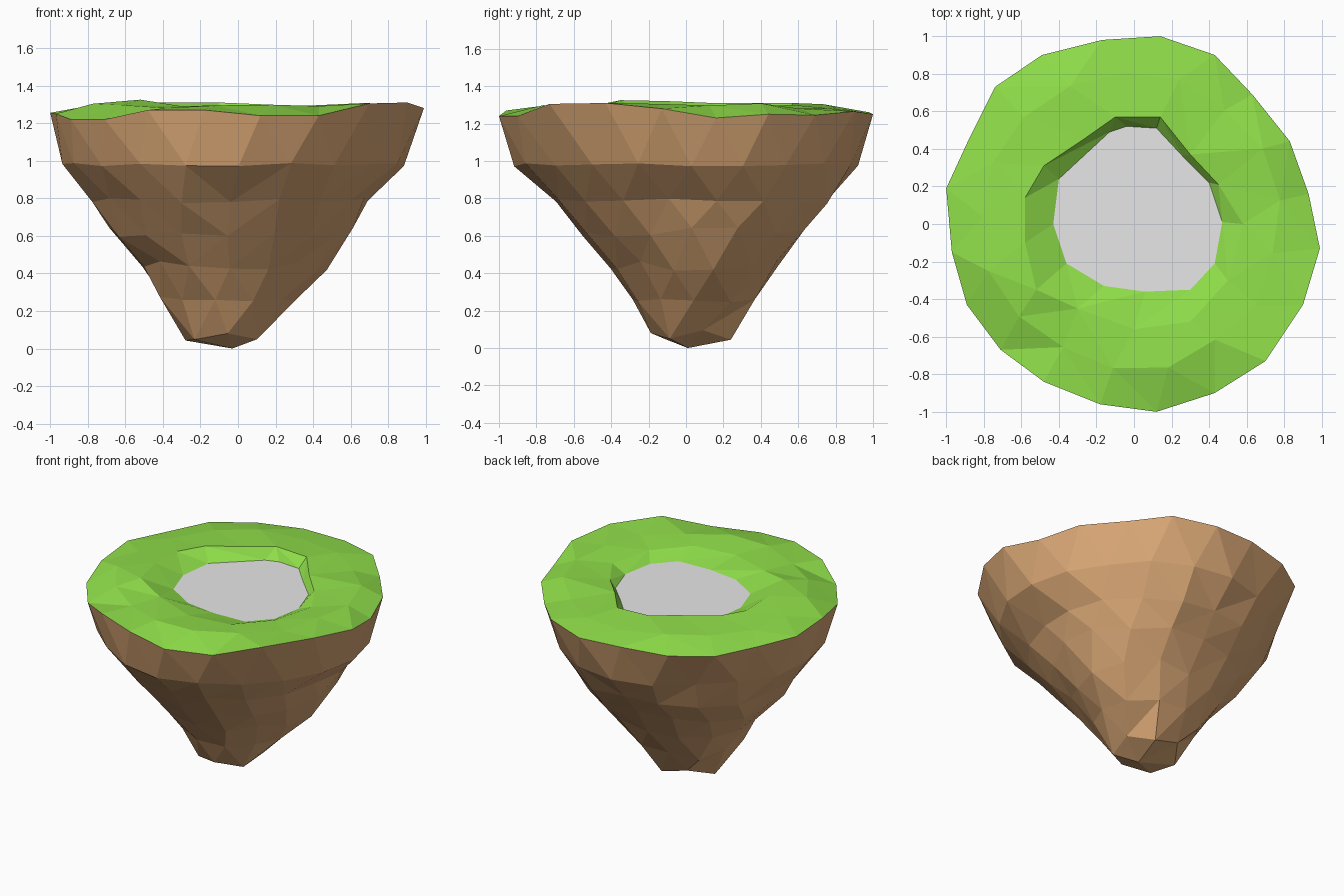
import bpy, bmesh, math, random
from mathutils import Vector

if "Cube" in bpy.data.objects:
    bpy.data.objects.remove(bpy.data.objects["Cube"])

random.seed(4)

def material(name, rgb):
    m = bpy.data.materials.new(name)
    m.diffuse_color = (*rgb, 1)
    m.use_nodes = True
    m.node_tree.nodes["Principled BSDF"].inputs["Base Color"].default_value = m.diffuse_color
    return m

BROWN = material("brown earth", (0.70, 0.39, 0.18))
GREEN = material("grass green", (0.28, 0.74, 0.068))
GREY = material("pale grey", (0.81, 0.81, 0.81))

def by_angle(loop):
    """Sort a loop around its own middle; returns (angle, point) pairs."""
    c = sum((Vector(p) for p in loop), Vector()) / len(loop)
    return sorted(((math.atan2(p[1] - c.y, p[0] - c.x), p) for p in loop), key=lambda t: t[0])

def ring(x0, x1, y0, y1, z, n, phase, jr=0.03, jz=0.025, diag=0, bulge=0):
    """Irregular elliptical ring; diag swells all diagonals, bulge the back right."""
    pts = []
    for i in range(n):
        a = (i + phase) * math.tau / n
        r = 1 + random.uniform(-jr, jr) + diag * math.sin(2 * a) ** 2
        r += bulge * max(0, math.cos(a - math.pi / 4)) ** 4
        pts.append(((x0 + x1) / 2 + (x1 - x0) / 2 * r * math.cos(a),
                    (y0 + y1) / 2 + (y1 - y0) / 2 * r * math.sin(a),
                    z + random.uniform(-jz, jz)))
    return pts

def build(name, loops, mat, tip=None, up=True):
    """Triangulated strip between loops of any vertex count, optional end tip."""
    bm = bmesh.new()
    rows = [[(a, bm.verts.new(p)) for a, p in by_angle(l)] for l in loops]
    for A, B in zip(rows, rows[1:]):
        i = j = 0
        at = lambda R, k: R[k % len(R)][0] + math.tau * (k // len(R))
        while i < len(A) or j < len(B):
            a, b = A[i % len(A)][1], B[j % len(B)][1]
            if j >= len(B) or (i < len(A) and at(A, i + 1) <= at(B, j + 1)):
                i += 1
                bm.faces.new((a, A[i % len(A)][1], b))
            else:
                j += 1
                bm.faces.new((a, B[j % len(B)][1], b))
    if tip:
        t = bm.verts.new(tip)
        last = [v for _, v in rows[-1]]
        for k in range(len(last)):
            bm.faces.new((last[k], last[(k + 1) % len(last)], t))
    bm.normal_update()
    # loops run counter-clockwise: inward strips face up, the rock faces out
    if sum(f.normal.z * f.calc_area() for f in bm.faces) * (1 if up else -1) < 0:
        bmesh.ops.reverse_faces(bm, faces=bm.faces[:])
    me = bpy.data.meshes.new(name)
    bm.to_mesh(me)
    bm.free()
    me.materials.append(mat)
    ob = bpy.data.objects.new(name, me)
    bpy.context.collection.objects.link(ob)
    return ob

# island outline, shared by rock and grass
edge = [(.99, -.13, 1.28), (.93, .16, 1.23), (.83, .44, 1.25), (.63, .69, 1.245),
        (.43, .90, 1.265), (.14, 1.0, 1.25), (-.17, .98, 1.26), (-.49, .90, 1.25),
        (-.74, .73, 1.25), (-.88, .45, 1.25), (-1.0, .19, 1.255), (-.97, -.15, 1.25),
        (-.89, -.43, 1.22), (-.71, -.67, 1.22), (-.48, -.84, 1.27), (-.18, -.96, 1.27),
        (.12, -1.0, 1.24), (.43, -.90, 1.24), (.70, -.73, 1.305), (.90, -.43, 1.31)]

# tapering faceted rock
build("rock_base", [
    edge,
    ring(-.94, .89, -.92, .92, .98, 20, .1, .012, .01, diag=-.045),
    ring(-.78, .70, -.71, .78, .79, 18, .5, .03, .02, diag=.02),
    ring(-.69, .58, -.56, .62, .62, 16, 0, bulge=.11),
    ring(-.53, .44, -.42, .49, .44, 14, .5, .04, .03, bulge=.16),
    ring(-.42, .28, -.28, .36, .25, 11, 0, .04, .03, bulge=.12),
    ring(-.28, .15, -.18, .25, .07, 7, .3, .04, .03),
], BROWN, tip=(-.03, .01, 0), up=False)

# grassy top with a shallow basin
rim = [(.58, 0, 1.28), (.45, .21, 1.28), (.30, .37, 1.29), (.14, .57, 1.30), (-.10, .57, 1.31),
       (-.27, .45, 1.31), (-.48, .31, 1.31), (-.58, .14, 1.31), (-.58, -.10, 1.32),
       (-.52, -.35, 1.325), (-.30, -.45, 1.29), (0, -.56, 1.28), (.30, -.52, 1.28), (.50, -.30, 1.28)]
shore = [(.47, .01), (.40, .22), (.26, .36), (.12, .51), (-.04, .52), (-.13, .49), (-.40, .24),
         (-.43, 0), (-.36, -.21), (-.16, -.33), (.06, -.36), (.30, -.35), (.43, -.21)]
shore = [(x, y, 1.235) for x, y in shore]
build("grass_top", [edge, ring(-.80, .78, -.77, .79, 1.295, 17, .4, .03, .015), rim, shore], GREEN)

# flat pond surface
build("pond", [shore], GREY, tip=(0.02, .05, 1.235))
